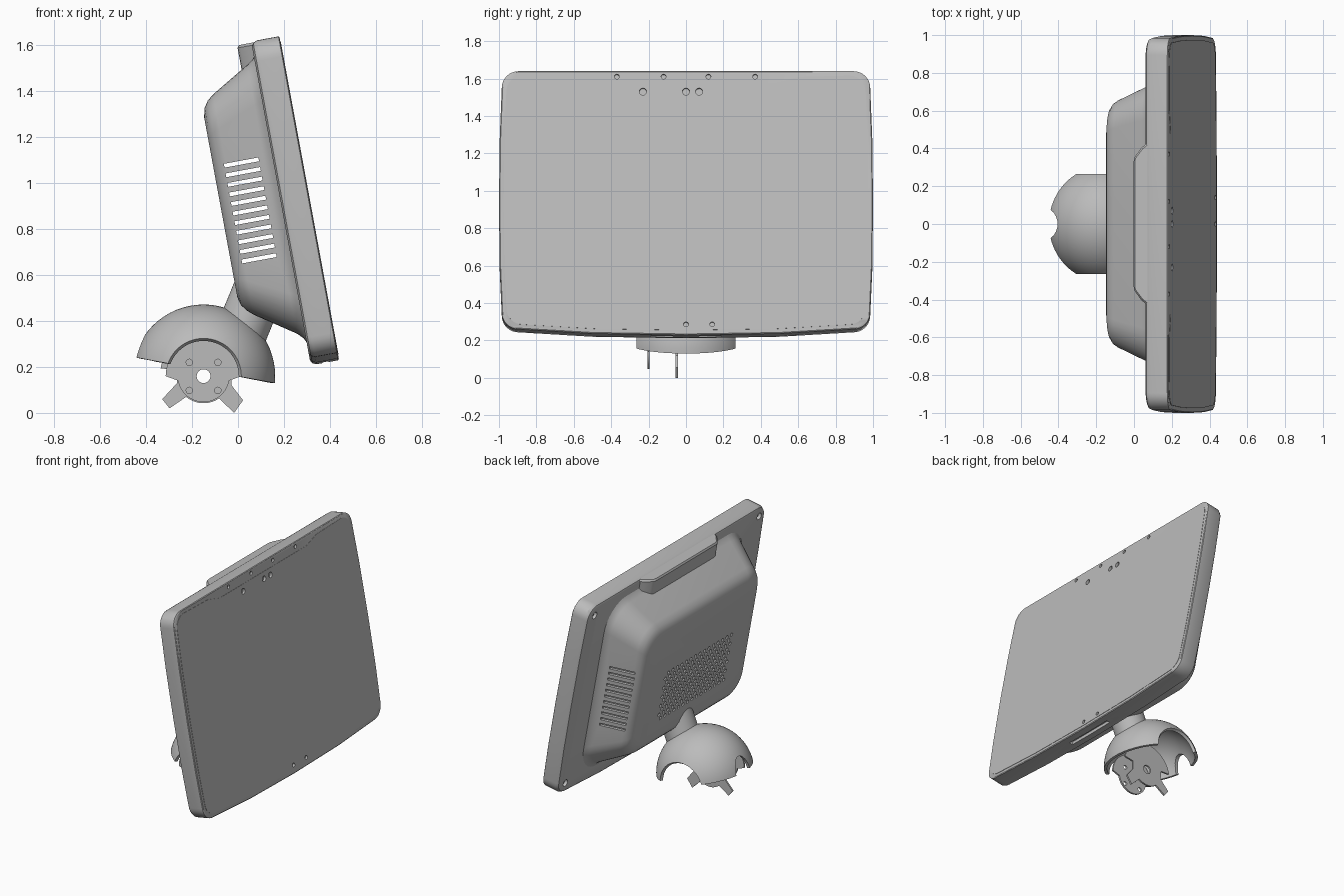
import bpy, bmesh
from math import sin, cos, pi, radians
from mathutils import Matrix, Vector

if "Cube" in bpy.data.objects:
    bpy.data.objects.remove(bpy.data.objects["Cube"])

GREY = bpy.data.materials.new("plain_grey")
GREY.use_nodes = True
GREY.diffuse_color = (0.5, 0.5, 0.5, 1)
GREY.node_tree.nodes["Principled BSDF"].inputs["Base Color"].default_value = (0.5, 0.5, 0.5, 1)

# Head frame: local x points out of the screen, z runs up it
HEAD = Matrix.Translation((0.31, 0, 0.935)) @ Matrix.Rotation(radians(-10.45), 4, 'Y')
PIVOT = Vector((-0.15, 0, 0.16))
WORLD = Matrix.Identity(4)


def finish(bm, name, frame=WORLD):
    bmesh.ops.recalc_face_normals(bm, faces=bm.faces)
    bm.transform(frame)
    mesh = bpy.data.meshes.new(name)
    bm.to_mesh(mesh)
    bm.free()
    mesh.materials.append(GREY)
    ob = bpy.data.objects.new(name, mesh)
    bpy.context.collection.objects.link(ob)
    return ob


def apply(ob):
    bpy.context.view_layer.update()
    done = ob.evaluated_get(bpy.context.evaluated_depsgraph_get())
    mesh = bpy.data.meshes.new_from_object(done)
    ob.modifiers.clear()
    ob.data = mesh


def thicken(ob, amount):
    mod = ob.modifiers.new("wall", 'SOLIDIFY')
    mod.thickness, mod.offset, mod.use_even_offset = amount, -1, True
    apply(ob)


def cut(cutter, *targets):
    cutter.hide_render = True
    for ob in targets:
        mod = ob.modifiers.new("cut", 'BOOLEAN')
        mod.operation, mod.solver, mod.object = 'DIFFERENCE', 'EXACT', cutter
        apply(ob)
    bpy.data.objects.remove(cutter)


def smooth(*obs):
    for ob in obs:
        for p in ob.data.polygons:
            p.use_smooth = True
        ob.data.set_sharp_from_angle(angle=radians(32))


def loft(name, rings, caps, frame=WORLD):
    """Skin a list of equal rings; caps says which ends to close."""
    bm = bmesh.new()
    loops = [[bm.verts.new(p) for p in ring] for ring in rings]
    for a, b in zip(loops, loops[1:]):
        for i in range(len(a)):
            j = (i + 1) % len(a)
            bm.faces.new((a[i], a[j], b[j], b[i]))
    for end, closed in zip((loops[0], loops[-1]), caps):
        if closed:
            bm.faces.new(end)
    return finish(bm, name, frame)


def rods(name, axis, items, frame=WORLD, sides=16):
    """Cylinders along an axis; items are (centre, radius, length)."""
    bm = bmesh.new()
    turn = Vector((0, 0, 1)).rotation_difference(Vector(axis)).to_matrix().to_4x4()
    for centre, r, length in items:
        bmesh.ops.create_cone(bm, cap_ends=True, segments=sides, radius1=r, radius2=r,
                              depth=length, matrix=Matrix.Translation(centre) @ turn)
    return finish(bm, name, frame)


def boxes(name, items, frame=WORLD):
    bm = bmesh.new()
    for centre, size in items:
        bmesh.ops.create_cube(bm, size=1, matrix=Matrix.Translation(centre) @ Matrix.Diagonal((*size, 1)))
    return finish(bm, name, frame)


def arc(cy, cz, r, start, end, n=8):
    return [(cy + r * cos(radians(start + (end - start) * i / n)),
             cz + r * sin(radians(start + (end - start) * i / n))) for i in range(n + 1)]


def panel_outline(inset, top=()):
    """Rounded rectangle with gently bowed sides and lower edge."""
    r, y, zt, zb = 0.09, 0.985, 0.717, -0.685
    right = [(0.996, -0.35), (1.0, 0), (0.996, 0.35)]
    pts = right + arc(y - r, zt - r, r, 0, 90)
    left = [(-a, b) for a, b in reversed(right)]
    n = len(pts)
    pts += arc(r - y, zt - r, r, 90, 180) + left
    pts += arc(r - y, zb + r, r, 180, 270) + [(-0.5, -0.709), (0, -0.717), (0.5, -0.709)]
    pts += arc(y - r, zb + r, r, 270, 360)
    pts = [(a * (1 - inset), b * (1 - inset / 0.717)) for a, b in pts]
    return pts[:n] + list(top) + pts[n:]


def round_rect(y, low, high, r):
    return (arc(y - r, high - r, r, 0, 90) + arc(r - y, high - r, r, 90, 180)
            + arc(r - y, low + r, r, 180, 270) + arc(y - r, low + r, r, 270, 360))


def at(x, pts):
    return [(x, a, b) for a, b in pts]


# Display panel and its thin front sheet
panel = loft("display_panel", [at(x, panel_outline(i)) for x, i in
             [(-0.125, 0.022), (-0.117, 0.008), (-0.1, 0), (-0.004, 0), (0, 0.005)]], (1, 1), HEAD)
notch = [(0.6, 0.685), (0.48, 0.651), (-0.48, 0.651), (-0.6, 0.685)]
sheet = loft("screen_sheet", [at(x, panel_outline(0.025, notch)) for x in (-0.002, 0.002)], (1, 1), HEAD)

# Screw and sensor holes in the front, corner holes in the back
front = [((0, y, 0.687), 0.013, 0.03) for y in (-0.37, -0.12, 0.12, 0.37)]
front += [((0, y, 0.605), 0.019, 0.03) for y in (-0.23, 0, 0.07)]
front += [((0, y, -0.66), 0.013, 0.03) for y in (0, 0.14)]
cut(rods("front_holes", (1, 0, 0), front, HEAD), panel, sheet)
corners = [((-0.125, y, z), 0.024, 0.04) for y in (-0.91, 0.91) for z in (-0.61, 0.645)]
cut(rods("corner_holes", (1, 0, 0), corners, HEAD), panel)
cut(boxes("lower_slot", [((-0.06, 0, -0.72), (0.025, 0.38, 0.06))], HEAD), panel)

# Rear housing: hollow tapered shell
housing = loft("rear_housing", [at(x, round_rect(y, low, high, r)) for x, y, low, high, r in
               [(-0.12, 0.765, -0.625, 0.655, 0.2), (-0.135, 0.745, -0.595, 0.637, 0.19),
                (-0.16, 0.73, -0.57, 0.62, 0.18), (-0.33, 0.655, -0.455, 0.52, 0.15),
                (-0.358, 0.637, -0.43, 0.497, 0.14), (-0.377, 0.61, -0.403, 0.468, 0.13),
                (-0.386, 0.575, -0.368, 0.43, 0.12)]], (0, 1), HEAD)
thicken(housing, 0.02)

# Side vents through both flanks, and the staggered grille
vents = [((-0.262, 0, 0.206 - 0.0424 * i), (0.153, 2, 0.017)) for i in range(11)]
cut(boxes("side_vents", vents, HEAD), housing)
holes = [((-0.38, -0.38 + 0.05 * c + 0.025 * (r % 2), 0.1 - 0.034 * r), 0.013, 0.1)
         for r in range(11) for c in range(15)]
cut(rods("grille_holes", (1, 0, 0), holes, HEAD, 8), housing)

# Raised band along the top of the back
band = [(-0.11, 0.44), (-0.125, 0.42), (-0.145, 0.405), (-0.175, 0.365), (-0.185, 0.35), (-0.188, 0.33)]
band += [(x, -y) for x, y in reversed(band)]
top_band = loft("top_band", [[(x, y, z) for x, y in band] for z in (0.53, 0.7)]
                + [[(x + 0.008, y * 0.985, 0.711) for x, y in band]], (1, 1), HEAD)

# Neck between base and housing
low, high = Vector((0.015, 0, 0.35)), Vector((0.095, 0, 0.545))
neck = rods("neck", high - low, [((low + high) / 2, 0.112, (high - low).length)], sides=48)

# Base dome: hollow ball with open sides and a slanted lower rim
bm = bmesh.new()
bmesh.ops.create_uvsphere(bm, u_segments=64, v_segments=40, radius=0.312,
                          matrix=Matrix.Translation(PIVOT) @ Matrix.Rotation(pi / 2, 4, 'X'))
for co, no in [((0, 0.265, 0), (0, 1, 0)), ((0, -0.265, 0), (0, -1, 0)),
               ((-0.15, 0, 0.187), (-0.181, 0, -0.983))]:
    bmesh.ops.bisect_plane(bm, geom=bm.verts[:] + bm.edges[:] + bm.faces[:],
                           plane_co=co, plane_no=no, clear_outer=True)
dome = finish(bm, "base_dome")
thicken(dome, 0.02)
arch = rods("cable_arch", (1, 0, 0), [((0, 0, 0), 0.075, 0.16)], sides=32)
arch.data.transform(Matrix.Translation((-0.44, 0, 0.22)) @ Matrix.Diagonal((1, 1, 1.6, 1)))
cut(arch, dome)


# Pivot plates inside the dome
def plate(name, pts, y):
    return loft(name, [[PIVOT + Vector((a, y + t, b)) for a, b in pts] for t in (-0.006, 0.006)], (1, 1))


disc = plate("pivot_disc", arc(0, 0, 0.165, 0, 180, 24) + arc(0, 0, 0.113, 190, 350, 20), -0.2)
arms = (arc(0, 0, 0.19, 10, 170, 24) + [(-0.12, 0.03), (-0.115, -0.03), (-0.18, -0.1), (-0.148, -0.14)]
        + arc(0, 0, 0.118, 230, 305, 10) + [(0.133, -0.16), (0.172, -0.105), (0.122, -0.04), (0.12, 0.02)])
bracket = plate("pivot_bracket", arms, -0.05)
cut(rods("pivot_bore", (0, 1, 0), [(PIVOT, 0.03, 0.8)], sides=32), disc, bracket)
bolts = [(PIVOT + Vector((x, -0.2, z)), 0.014, 0.05) for x in (-0.062, 0.062) for z in (-0.062, 0.06)]
cut(rods("bolt_holes", (0, 1, 0), bolts), disc)

smooth(panel, sheet, housing, top_band, neck, dome, disc, bracket)
